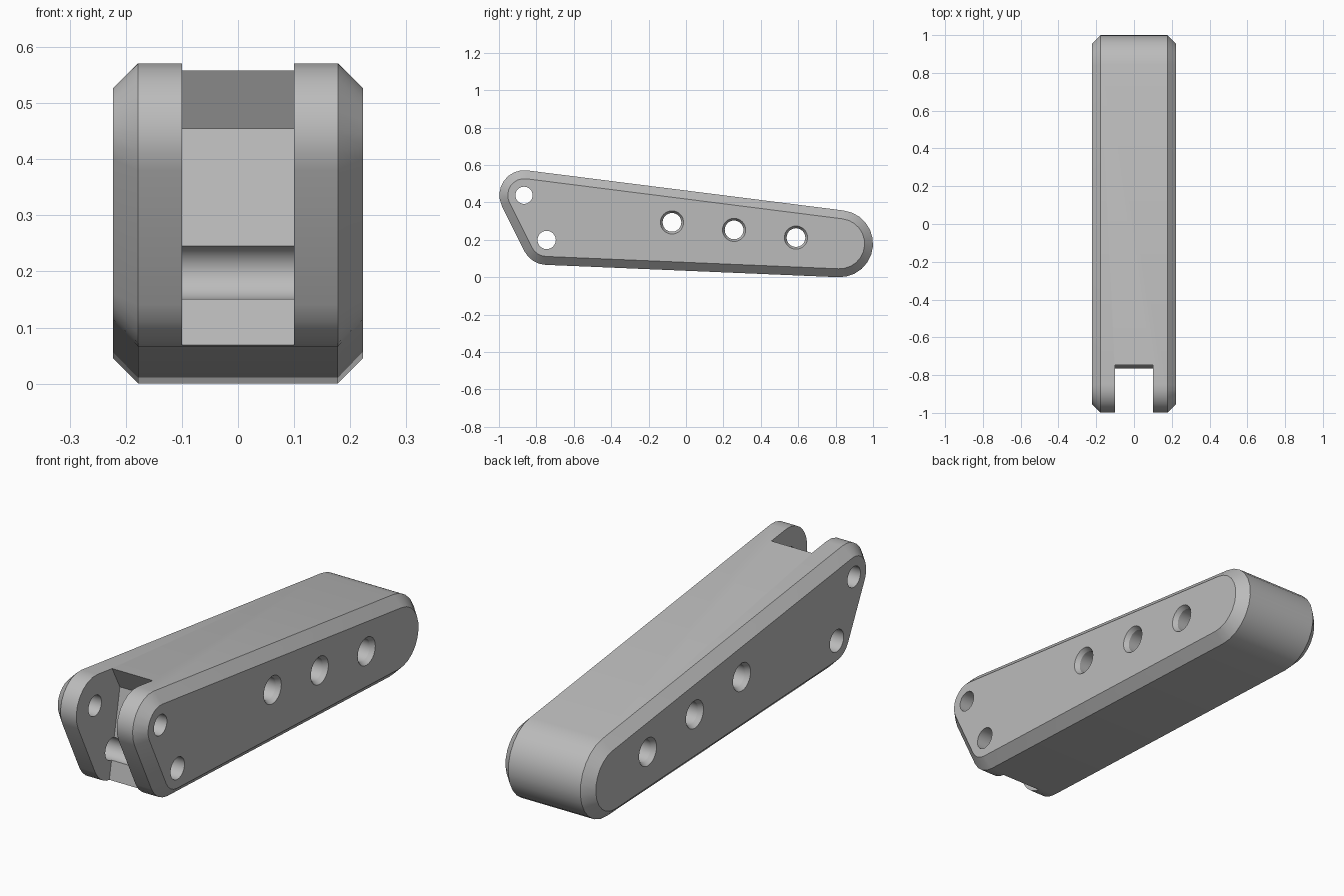
import bpy, bmesh, math
from math import cos, sin, pi

if "Cube" in bpy.data.objects:
    bpy.data.objects.remove(bpy.data.objects["Cube"], do_unlink=True)

HALF_WIDTH, CHAMFER, SLOT_HALF = 0.223, 0.045, 0.1
# Corner circles of the side profile, counter-clockwise: y, z, radius
CORNERS = [(-0.745, 0.2, 0.134), (0.821, 0.179, 0.179), (-0.865, 0.439, 0.133)]

grey = bpy.data.materials.new("plain grey")
grey.use_nodes = True
grey.diffuse_color = (0.5, 0.5, 0.5, 1)
grey.node_tree.nodes["Principled BSDF"].inputs["Base Color"].default_value = (0.5, 0.5, 0.5, 1)


def loft(name, sections):
    """Closed solid through (x, [(y, z), ...]) sections."""
    bm = bmesh.new()
    rings = [[bm.verts.new((x, y, z)) for y, z in pts] for x, pts in sections]
    n = len(rings[0])
    for a, b in zip(rings, rings[1:]):
        for i in range(n):
            j = (i + 1) % n
            bm.faces.new((a[i], a[j], b[j], b[i]))
    bm.faces.new(rings[0])
    bm.faces.new(rings[-1])
    bmesh.ops.recalc_face_normals(bm, faces=bm.faces)
    mesh = bpy.data.meshes.new(name)
    bm.to_mesh(mesh)
    bm.free()
    mesh.materials.append(grey)
    obj = bpy.data.objects.new(name, mesh)
    bpy.context.collection.objects.link(obj)
    return obj


def tangent_normal(a, b):
    """Angle of the outward normal of the line touching both circles."""
    dy, dz = b[0] - a[0], b[1] - a[1]
    return math.atan2(dz, dy) - math.acos((a[2] - b[2]) / math.hypot(dy, dz))


def outline(inset):
    """Rounded profile wrapped around the corner circles."""
    pts = []
    for i, (y, z, r) in enumerate(CORNERS):
        start = tangent_normal(CORNERS[i - 1], CORNERS[i])
        end = tangent_normal(CORNERS[i], CORNERS[(i + 1) % len(CORNERS)])
        sweep = (end - start) % (2 * pi)
        steps = max(3, round(sweep / math.radians(15)))
        for k in range(steps + 1):
            a = start + sweep * k / steps
            pts.append((y + (r - inset) * cos(a), z + (r - inset) * sin(a)))
    return pts


def circle(y, z, r, n=32):
    return [(y + r * cos(2 * pi * k / n), z + r * sin(2 * pi * k / n)) for k in range(n)]


def cut(target, cutter):
    cutter.hide_render = True
    mod = target.modifiers.new("cut", "BOOLEAN")
    mod.object, mod.solver = cutter, "EXACT"
    bpy.context.view_layer.objects.active = target
    bpy.ops.object.modifier_apply(modifier=mod.name)
    bpy.data.objects.remove(cutter, do_unlink=True)


# Tapered arm with chamfered sides
w = HALF_WIDTH
arm = loft("lever_arm", [(-w, outline(CHAMFER)), (-w + CHAMFER, outline(0)),
                         (w - CHAMFER, outline(0)), (w, outline(CHAMFER))])

# Fork slot with an angled back wall
slot = [(-1.1, -0.03), (-0.784, -0.03), (-0.69, 0.455), (-0.799, 0.658), (-1.1, 0.658)]
cut(arm, loft("slot_cutter", [(-SLOT_HALF, slot), (SLOT_HALF, slot)]))

# Plain pin holes through the fork
for y, z, r in [(-0.866, 0.438, 0.046), (-0.745, 0.199, 0.049)]:
    cut(arm, loft("pin_cutter", [(-0.3, circle(y, z, r)), (0.3, circle(y, z, r))]))

# Countersunk cross holes along the arm
for y, z in [(-0.075, 0.293), (0.257, 0.253), (0.588, 0.212)]:
    profile = [(-0.3, 0.062), (-w, 0.062), (-w + 0.02, 0.05),
               (w - 0.02, 0.05), (w, 0.062), (0.3, 0.062)]
    cut(arm, loft("cross_hole_cutter", [(x, circle(y, z, r)) for x, r in profile]))

bpy.ops.object.select_all(action="DESELECT")
arm.select_set(True)
bpy.context.view_layer.objects.active = arm
bpy.ops.object.shade_smooth_by_angle(angle=math.radians(30))
